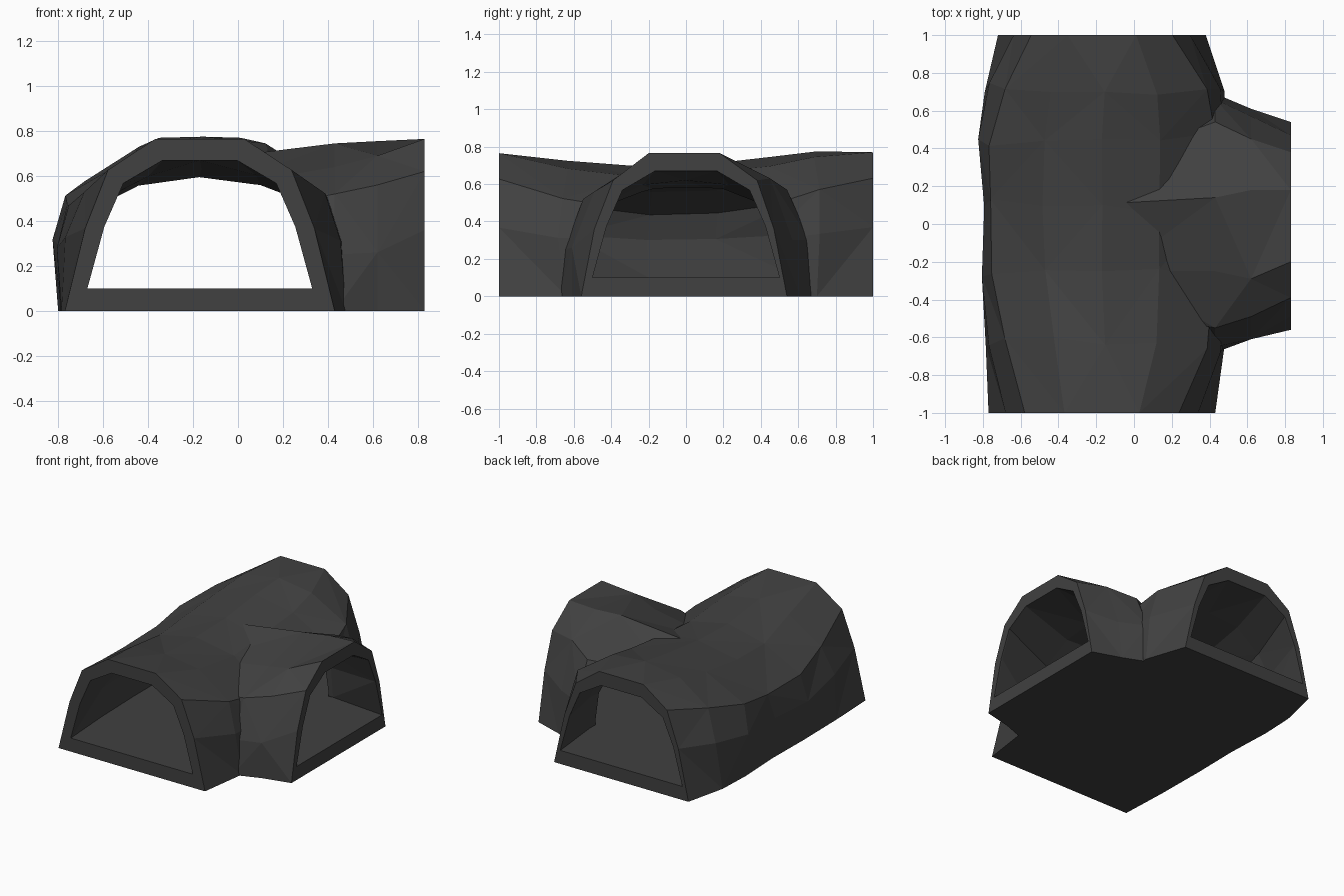
import bpy, bmesh, random

if "Cube" in bpy.data.objects:
    bpy.data.objects.remove(bpy.data.objects["Cube"])

random.seed(4)

rock = bpy.data.materials.new("dark grey rock")
rock.diffuse_color = (0.052, 0.052, 0.052, 1)
rock.use_nodes = True
rock.node_tree.nodes["Principled BSDF"].inputs["Base Color"].default_value = rock.diffuse_color

# Half arches as (sideways, height) fractions: neat at a mouth, bulging inside
MOUTH = [(1.0, 0.0), (0.85, 0.48), (0.68, 0.82), (0.33, 1.0), (0.0, 1.0)]
ROUGH = [(1.0, 0.0), (1.03, 0.41), (0.95, 0.68), (0.50, 0.92), (0.0, 1.0)]


def arch(pos, left, right, base, top, wild, rough=0.0):
    """Ring of (position, sideways, height), blending the two arches."""
    centre, half = (left + right) / 2, (right - left) / 2
    pts = [(a + (c - a) * wild, b + (d - b) * wild)
           for (a, b), (c, d) in zip(MOUTH, ROUGH)]
    pts = [(-u, v) for u, v in pts] + [(u, v) for u, v in reversed(pts[:-1])]
    ring = []
    for u, v in pts:
        j = rough if wild and 0 < v < 1 else 0
        ring.append((pos + random.uniform(-4, 4) * j,
                     centre + u * half + random.uniform(-j, j),
                     base + v * (top - base) + random.uniform(-j, j)))
    return ring


def tunnel(name, along_y, loops):
    """Loft rings of (position, sideways, height) into a closed solid."""
    bm = bmesh.new()
    rings = [[bm.verts.new((s, p, z) if along_y else (p, s, z)) for p, s, z in r]
             for r in loops]
    n = len(rings[0])
    for i, (a, b) in enumerate(zip(rings, rings[1:])):
        for k in range(n):
            m = (k + 1) % n
            if k == n - 1:                       # flat floor strip
                bm.faces.new((a[k], a[m], b[m], b[k]))
            elif (i + k) % 2:                    # alternating rock facets
                bm.faces.new((a[k], a[m], b[m]))
                bm.faces.new((a[k], b[m], b[k]))
            else:
                bm.faces.new((a[k], a[m], b[k]))
                bm.faces.new((a[m], b[m], b[k]))
    bm.faces.new(rings[0])
    bm.faces.new(rings[-1])
    bmesh.ops.recalc_face_normals(bm, faces=bm.faces[:])
    me = bpy.data.meshes.new(name)
    bm.to_mesh(me)
    bm.free()
    me.materials.append(rock)
    ob = bpy.data.objects.new(name, me)
    bpy.context.collection.objects.link(ob)
    return ob


# Outer rock of the main passage: y, left, right, top, wildness
cave = tunnel("cave_junction", True, [arch(y, l, r, 0, t, w, 0.012) for y, l, r, t, w in [
    (-1.00, -0.77, 0.43, 0.765, 0),
    (-0.64, -0.785, 0.48, 0.725, 0.6),
    (-0.25, -0.79, 0.45, 0.695, 1),
    (0.10, -0.785, 0.45, 0.705, 1),
    (0.45, -0.80, 0.46, 0.745, 1),
    (0.70, -0.79, 0.48, 0.775, 0.6),
    (1.00, -0.72, 0.38, 0.77, 0)]])

# Outer rock of the side passage, lopsided where it meets the main one
SIDE = [
    (-0.10, [(-.55, 0), (-.5, .25), (-.45, .42), (-.25, .55), (.11, .68), (.35, .52), (.5, .3), (.55, 0)]),
    (0.43, [(-.68, 0), (-.65, .25), (-.55, .52), (-.25, .64), (.14, .745), (.54, .57), (.66, .3), (.69, 0)]),
    (0.62, [(-.61, 0), (-.61, .26), (-.49, .56), (-.29, .69), (.18, .755), (.45, .63), (.57, .3), (.61, 0)]),
    (0.83, [(-.56, 0), (-.49, .36), (-.39, .62), (-.20, .765), (.18, .765), (.38, .62), (.47, .36), (.54, 0)])]
side = tunnel("side_passage_rock", False, [[(x, y, z) for y, z in pts] for x, pts in SIDE])

# Hollow spaces, running slightly past the three mouths
main_hollow = tunnel("main_hollow_cutter", True,
                     [arch(y, l, r, 0.1, t, w, 0.006) for y, l, r, t, w in [
    (-1.05, -0.67, 0.33, 0.67, 0),
    (-0.99, -0.67, 0.33, 0.67, 0),
    (-0.60, -0.695, 0.37, 0.63, 0.7),
    (-0.20, -0.705, 0.36, 0.595, 1),
    (0.15, -0.705, 0.36, 0.60, 1),
    (0.60, -0.70, 0.37, 0.65, 0.7),
    (0.99, -0.67, 0.33, 0.67, 0),
    (1.05, -0.67, 0.33, 0.67, 0)]])
side_hollow = tunnel("side_hollow_cutter", False,
                     [arch(x, -h, h, 0.1, t, w) for x, h, t, w in [
    (-0.25, 0.44, 0.56, 0),
    (0.40, 0.54, 0.62, 0.6),
    (0.82, 0.50, 0.67, 0),
    (0.88, 0.50, 0.67, 0)]])

# Join the rock, then hollow it out
for other, op in ((side, 'UNION'), (main_hollow, 'DIFFERENCE'), (side_hollow, 'DIFFERENCE')):
    mod = cave.modifiers.new(other.name, 'BOOLEAN')
    mod.object, mod.operation, mod.solver = other, op, 'EXACT'
    other.hide_render = True
bpy.context.view_layer.update()
graph = bpy.context.evaluated_depsgraph_get()
result = bpy.data.meshes.new_from_object(cave.evaluated_get(graph))
cave.modifiers.clear()
cave.data = result
for other in (side, main_hollow, side_hollow):
    bpy.data.objects.remove(other)
